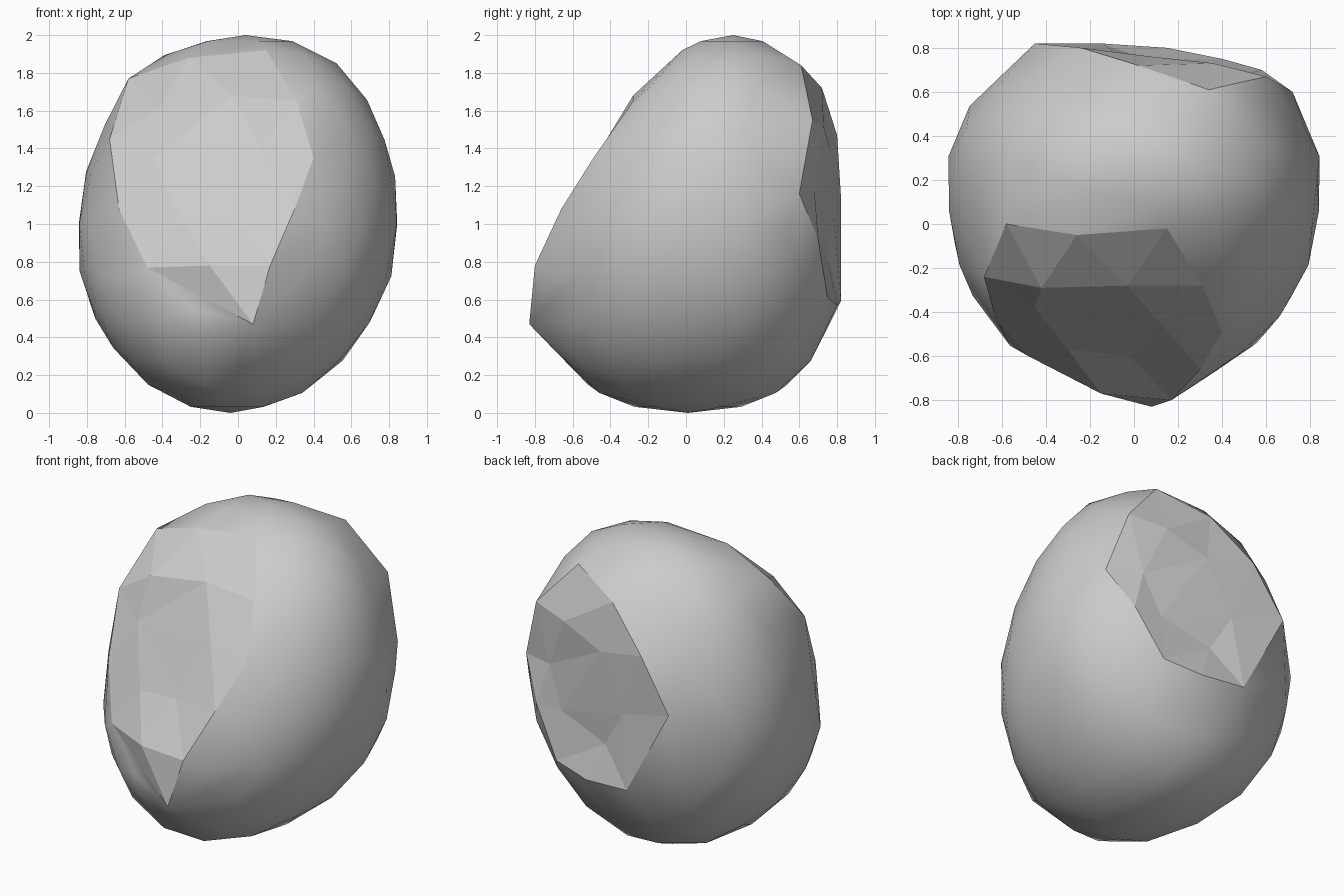
import bpy, bmesh
from mathutils import Vector, geometry

default = bpy.data.objects.get("Cube")
if default:
    bpy.data.objects.remove(default, do_unlink=True)

# Front chipped face: outer rim, then the facet corners inside it
FRONT_RIM = [(-.58, 0, 1.77), (-.26, -.05, 1.88), (.15, -.02, 1.92), (.31, -.28, 1.65),
             (.4, -.49, 1.35), (.3, -.66, 1.08), (.17, -.8, .78), (.08, -.83, .47),
             (-.22, -.7, .43), (-.48, -.6, .77), (-.63, -.42, 1.08), (-.68, -.24, 1.45)]
FRONT_INNER = [(-.42, -.29, 1.62), (-.03, -.28, 1.68), (.12, -.45, 1.4),
               (-.02, -.6, 1.05), (-.15, -.77, .78), (-.3, -.57, 1.02), (-.45, -.38, 1.35)]
# Back chipped face
BACK_RIM = [(.34, .61, 1.84), (.02, .72, 1.72), (-.24, .8, 1.47), (-.45, .82, 1.15),
            (-.15, .82, .59), (.15, .8, .57), (.4, .75, .61), (.58, .7, .92),
            (.72, .6, 1.16), (.6, .67, 1.55)]
BACK_INNER = [(.36, .73, 1.51), (.08, .76, 1.4), (-.09, .78, 1.05),
              (.05, .75, .81), (.39, .71, .92), (.5, .68, 1.18)]


def vectors(points):
    return [Vector(p) for p in points]


def outward_normal(rim):
    n = geometry.normal(rim)
    centre = sum(rim, Vector()) / len(rim)
    return (n if n.dot(centre - Vector((0, 0, 1))) > 0 else -n), centre


def body_point(d):
    # Egg shape leaning back and right, with full shoulders and a broad base
    full = 1 + abs(d.x * d.y) * (.08 - .12 * d.z)
    x = .84 * d.x * (1 + .1 * d.y) * (1 + .2 * max(d.z, 0) ** 4)
    y = .78 * d.y * (1 - .12 * d.z) * (1 + .4 * min(d.z, 0) ** 4)
    return Vector((x * full + .04 * d.z,
                   y * full + .06 + .12 * d.z + .07 * d.z ** 2, 1 + d.z))


def clear_of(p, rim):
    # True when a body point leaves room for the patch inside this rim
    normal, centre = outward_normal(rim)
    return (p - centre).dot(normal) < -.03 and min((p - r).length for r in rim) > .1


def make_hull(body, rims):
    bm = bmesh.new()
    for p in body:
        bm.verts.new(p)
    rim_verts = [[bm.verts.new(p) for p in rim] for rim in rims]
    bmesh.ops.convex_hull(bm, input=list(bm.verts))
    buried = [v.co.copy() for rim in rim_verts for v in rim if not v.link_faces]
    return bm, rim_verts, buried


def fill_patch(bm, rim_verts, inner):
    # Remove the flat cap over the rim, then refill it through the inner points
    normal, _ = outward_normal([v.co for v in rim_verts])
    flat = normal.to_track_quat('Z', 'Y').inverted()
    rim_set = set(rim_verts)
    cap = [f for f in bm.faces if all(v in rim_set for v in f.verts)]
    bmesh.ops.delete(bm, geom=cap, context='FACES_ONLY')
    bmesh.ops.delete(bm, geom=[e for e in bm.edges if e.is_wire], context='EDGES')
    border = [e for e in bm.edges if e.is_boundary]
    verts = list({v for e in border for v in e.verts})
    index = {v: i for i, v in enumerate(verts)}
    edges = [(index[e.verts[0]], index[e.verts[1]]) for e in border]
    verts += [bm.verts.new(p) for p in inner]
    result = geometry.delaunay_2d_cdt([(flat @ v.co).to_2d() for v in verts],
                                      edges, [], 1, 1e-5)
    source = [verts[ids[0]] if ids else None for ids in result[3]]
    for tri in result[2]:
        corners = [source[i] for i in tri]
        if None not in corners and bm.faces.get(corners) is None:
            bm.faces.new(corners).smooth = False


# Rounded body points, without those in the way of the patches
rims = [vectors(FRONT_RIM), vectors(BACK_RIM)]
inners = [vectors(FRONT_INNER), vectors(BACK_INNER)]
ball = bmesh.new()
bmesh.ops.create_icosphere(ball, subdivisions=3, radius=1)
body = [body_point(v.co.normalized()) for v in ball.verts]
ball.free()
body = [p for p in body if all(clear_of(p, rim) for rim in rims)]

# Hull, thinned until every rim corner lies on its surface
bm, rim_verts, buried = make_hull(body, rims)
for attempt in range(6):
    if not buried:
        break
    for corner in buried:
        nearest = min(body, key=lambda p: (p - corner).length)
        if (nearest - corner).length < .3:
            body.remove(nearest)
    bm.free()
    bm, rim_verts, buried = make_hull(body, rims)
rim_verts = [[v for v in rim if v.link_faces] for rim in rim_verts]
bmesh.ops.delete(bm, geom=[v for v in bm.verts if not v.link_faces], context='VERTS')

for f in bm.faces:
    f.smooth = True
for verts, inner in zip(rim_verts, inners):
    fill_patch(bm, verts, inner)
bmesh.ops.recalc_face_normals(bm, faces=list(bm.faces))

mesh = bpy.data.meshes.new("boulder")
bm.to_mesh(mesh)
bm.free()
boulder = bpy.data.objects.new("boulder", mesh)
bpy.context.collection.objects.link(boulder)

stone = bpy.data.materials.new("stone_grey")
stone.use_nodes = True
colour = (.6, .6, .6, 1)
stone.diffuse_color = colour
stone.node_tree.nodes["Principled BSDF"].inputs["Base Color"].default_value = colour
mesh.materials.append(stone)
